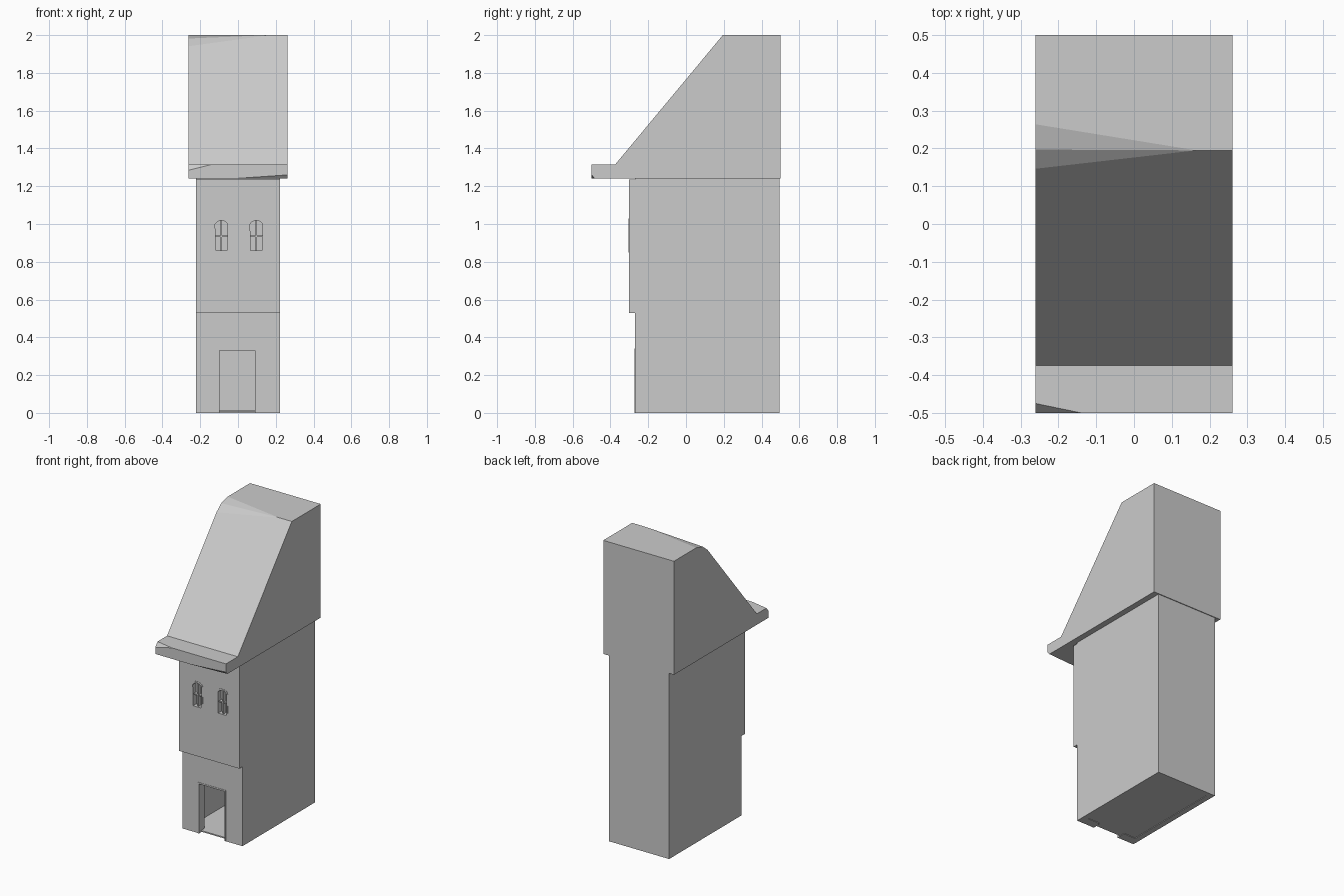
import bpy, bmesh
from mathutils import Vector

cube = bpy.data.objects.get("Cube")
if cube:
    bpy.data.objects.remove(cube, do_unlink=True)

GREY = (0.6, 0.6, 0.6, 1)
plaster = bpy.data.materials.new("plain grey")
plaster.use_nodes = True
plaster.diffuse_color = GREY
plaster.node_tree.nodes["Principled BSDF"].inputs["Base Color"].default_value = GREY


def make_object(name, bm):
    bmesh.ops.recalc_face_normals(bm, faces=bm.faces)
    mesh = bpy.data.meshes.new(name)
    bm.to_mesh(mesh)
    bm.free()
    mesh.materials.append(plaster)
    obj = bpy.data.objects.new(name, mesh)
    bpy.context.collection.objects.link(obj)
    return obj


def prism_mesh(points, offset):
    """Extrude a closed outline of 3D points along an offset."""
    bm = bmesh.new()
    face = bm.faces.new([bm.verts.new(p) for p in points])
    new = bmesh.ops.extrude_face_region(bm, geom=[face])["geom"]
    moved = [v for v in new if isinstance(v, bmesh.types.BMVert)]
    bmesh.ops.translate(bm, verts=moved, vec=offset)
    return bm


def box(name, x0, x1, y0, y1, z0, z1):
    corners = [(x0, y0, z0), (x1, y0, z0), (x1, y0, z1), (x0, y0, z1)]
    return make_object(name, prism_mesh(corners, (0, y1 - y0, 0)))


def cut(target, cutter):
    mod = target.modifiers.new("opening", 'BOOLEAN')
    mod.operation = 'DIFFERENCE'
    mod.solver = 'EXACT'
    mod.object = cutter
    bpy.context.view_layer.objects.active = target
    bpy.ops.object.modifier_apply(modifier=mod.name)
    bpy.data.objects.remove(cutter, do_unlink=True)


def arch(name, cx, inset, y0, y1):
    """Arched window outline with angled shoulders, shrunk by an inset."""
    w, low, top = 0.043 - inset, 0.85 + inset, 1.028 - inset
    right = [(w * 0.9, low), (w, 1.0), (w * 0.75, top - 0.009), (w * 0.3, top)]
    outline = right + [(-x, z) for x, z in reversed(right)]
    points = [(cx + x, y0, z) for x, z in outline]
    return make_object(name, prism_mesh(points, (0, y1 - y0, 0)))


# Hollow house body with a doorway
HALF = 0.222
walls = box("house_walls", -HALF, HALF, -0.27, 0.495, 0, 1.245)
cut(walls, box("room_cutter", -0.185, 0.185, -0.21, 0.46, -0.1, 0.5))
cut(walls, box("door_cutter", -0.1, 0.095, -0.4, -0.1, -0.1, 0.335))
box("room_floor", -0.187, 0.187, -0.25, 0.462, 0.004, 0.012)

# Thin door surround
box("door_jamb_right", -0.107, -0.098, -0.272, -0.22, 0, 0.34)
box("door_jamb_left", 0.09, 0.099, -0.272, -0.22, 0, 0.34)
box("door_lintel", -0.107, 0.099, -0.272, -0.22, 0.33, 0.34)

# Projecting upper storey
FRONT = -0.303
upper = box("upper_storey", -HALF, HALF, FRONT, -0.18, 0.53, 1.235)

# Recessed arched windows with frames and glazing bars
for side, cx in (("right", -0.088), ("left", 0.097)):
    cut(upper, arch("window_cutter", cx, 0, FRONT - 0.1, FRONT + 0.035))
    frame = arch("window_frame_" + side, cx, 0, FRONT - 0.002, FRONT + 0.036)
    cut(frame, arch("frame_cutter", cx, 0.01, FRONT - 0.1, FRONT + 0.1))
    box("window_mullion_" + side, cx - 0.004, cx + 0.004,
        FRONT + 0.008, FRONT + 0.036, 0.855, 1.022)
    box("window_bar_" + side, cx - 0.036, cx + 0.036,
        FRONT + 0.01, FRONT + 0.036, 0.93, 0.938)

# Lean-to roof with a front eave lip
R, BASE = 0.261, 1.242
profile = [(0.5, BASE), (0.5, 2), (0.195, 2), (-0.375, 1.315),
           (-0.5, 1.315), (-0.5, BASE)]
bm = prism_mesh([(-R, y, z) for y, z in profile], (2 * R, 0, 0))

# Worn corners on the ridge and eave, sliced by planes
ridge = (0.165, 0.195, 2)
slices = [
    ((-R, 0.264, 2), (-R, 0.197, 1.982), ridge),
    ((-R, 0.197, 1.982), (-R, 0.147, 1.942), ridge),
    ((-R, -0.475, 1.315), (-R, -0.5, 1.285), (-0.14, -0.5, 1.315)),
    ((R, -0.5, 1.26), (R, -0.484, BASE), (0, -0.5, BASE)),
]
inside = Vector((0, 0.3, 1.6))
for a, b, c in (map(Vector, s) for s in slices):
    normal = (b - a).cross(c - a).normalized()
    if (inside - a).dot(normal) > 0:
        normal.negate()
    geom = bm.verts[:] + bm.edges[:] + bm.faces[:]
    bmesh.ops.bisect_plane(bm, geom=geom, dist=1e-5, plane_co=a,
                           plane_no=normal, clear_outer=True)
    rim = [e for e in bm.edges if e.is_boundary]
    bmesh.ops.holes_fill(bm, edges=rim, sides=0)
make_object("roof", bm)
